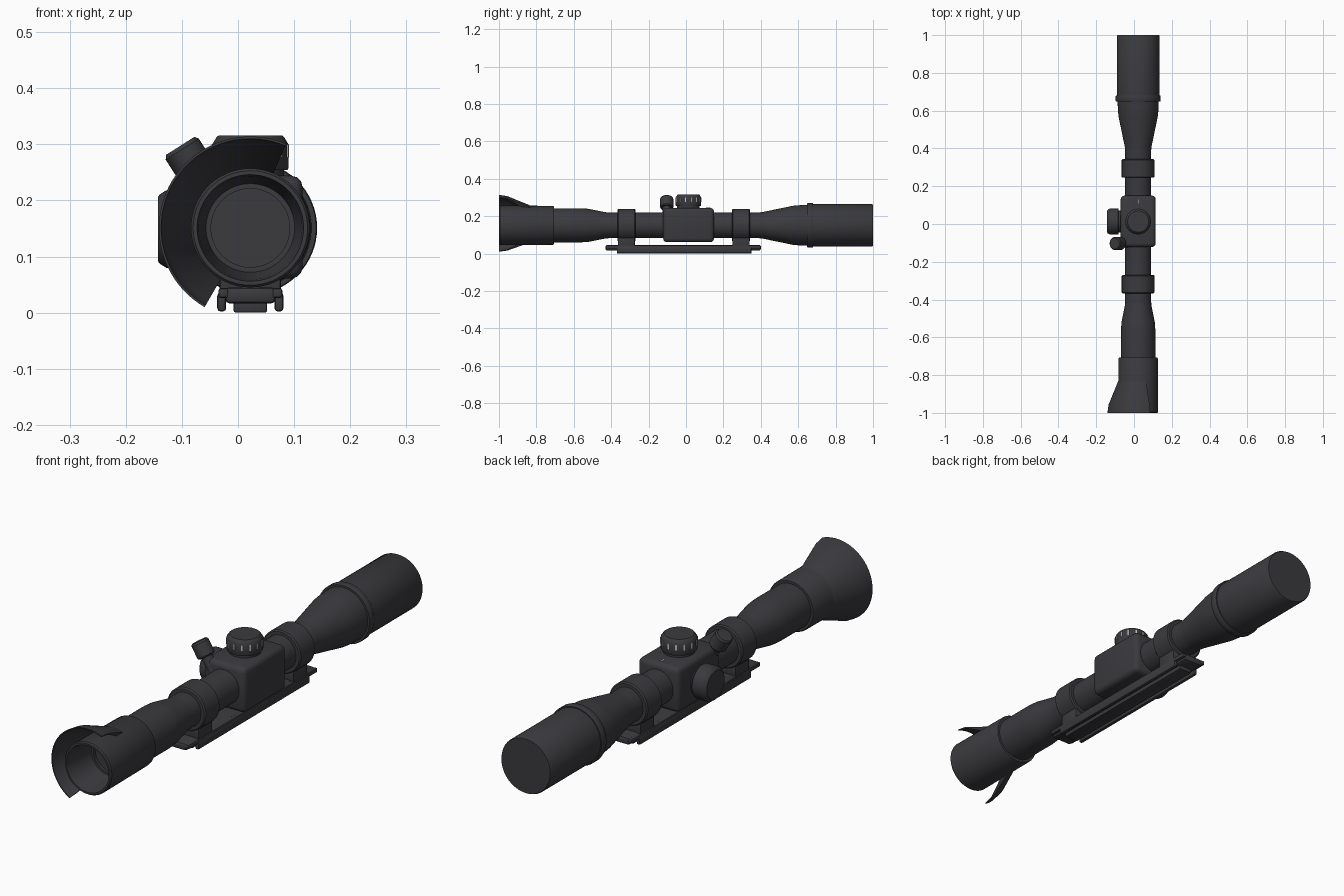
import bpy, bmesh, math
from mathutils import Vector, Matrix

if "Cube" in bpy.data.objects:
    bpy.data.objects.remove(bpy.data.objects["Cube"])

CX, CZ = 0.022, 0.151   # optical axis


def material(name, rgb):
    m = bpy.data.materials.new(name)
    m.diffuse_color = (*rgb, 1)
    m.use_nodes = True
    m.node_tree.nodes["Principled BSDF"].inputs["Base Color"].default_value = m.diffuse_color
    return m


BLACK = material("matte_black", (0.043, 0.042, 0.048))
WHITE = material("mark_grey", (0.55, 0.55, 0.53))


def finish(bm, name, mat=BLACK, bevel=0, segs=2):
    bmesh.ops.recalc_face_normals(bm, faces=bm.faces)
    me = bpy.data.meshes.new(name)
    bm.to_mesh(me)
    bm.free()
    me.materials.append(mat)
    ob = bpy.data.objects.new(name, me)
    bpy.context.collection.objects.link(ob)
    bpy.ops.object.select_all(action='DESELECT')
    ob.select_set(True)
    bpy.context.view_layer.objects.active = ob
    if bevel:
        b = ob.modifiers.new("bevel", 'BEVEL')
        b.width, b.segments, b.limit_method = bevel, segs, 'ANGLE'
        bpy.ops.object.modifier_apply(modifier="bevel")
    bpy.ops.object.shade_smooth_by_angle(angle=math.radians(32))
    return ob


def lathe(name, profile, origin, axis, n=56, a0=0, a1=360, closed=False, mat=BLACK):
    """Revolve (distance, radius) points about an axis; zero radius closes an end."""
    full = a1 - a0 >= 360
    q = Vector((0, 0, 1)).rotation_difference(Vector(axis).normalized())
    bm = bmesh.new()
    rings = []
    for d, r in profile:
        if r == 0:
            rings.append([bm.verts.new(Vector(origin) + q @ Vector((0, 0, d)))])
            continue
        ring = []
        for i in range(n if full else n + 1):
            a = math.radians(a0 + (a1 - a0) * i / n)
            ring.append(bm.verts.new(Vector(origin) + q @ Vector((r * math.cos(a), r * math.sin(a), d))))
        rings.append(ring)
    pairs = list(zip(rings, rings[1:]))
    if closed:
        pairs.append((rings[-1], rings[0]))
    for A, B in pairs:
        for i in range(n):
            j = (i + 1) % n if full else i + 1
            if len(A) == 1:
                bm.faces.new((A[0], B[i], B[j]))
            elif len(B) == 1:
                bm.faces.new((A[i], A[j], B[0]))
            else:
                bm.faces.new((A[i], A[j], B[j], B[i]))
    if closed and not full:
        bm.faces.new([r[0] for r in rings])
        bm.faces.new([r[-1] for r in rings])
    return finish(bm, name, mat)


def box(name, x, y, z, bevel=0, segs=2, mat=BLACK):
    bm = bmesh.new()
    bmesh.ops.create_cube(bm, size=1)
    for v in bm.verts:
        v.co = Vector([(lo + hi) / 2 + c * (hi - lo) for c, (lo, hi) in zip(v.co, (x, y, z))])
    return finish(bm, name, mat, bevel, segs)


AXIS = (CX, 0, CZ)

# main body: hollow eyepiece, tube and objective bell in one profile
lathe("scope_body", [
    (-0.85, 0), (-0.85, 0.077), (-0.86, 0.079), (-0.985, 0.092), (-1.0, 0.095),
    (-1.0, 0.102), (-0.995, 0.106), (-0.712, 0.104), (-0.706, 0.101), (-0.706, 0.091),
    (-0.56, 0.091), (-0.52, 0.088), (-0.43, 0.070), (-0.41, 0.069),
    (0.39, 0.069), (0.41, 0.071), (0.57, 0.104), (0.60, 0.107), (0.648, 0.109),
    (0.648, 0.117), (0.652, 0.119), (0.676, 0.119), (0.68, 0.117), (0.68, 0.113),
    (0.995, 0.113), (1.0, 0.110), (1.0, 0)], AXIS, (0, 1, 0), 64)

# thin rim inside the eyepiece
lathe("eyepiece_lens_ring", [(-0.862, 0.070), (-0.862, 0.079), (-0.848, 0.079), (-0.848, 0.070)],
      AXIS, (0, 1, 0), 64, closed=True)

# flared eye shield covering the upper left; polar section swept by angle
bm = bmesh.new()
section = [(-0.83, 0.105), (-0.955, 0.156), (-1.0, 0.163), (-1.0, 0.159), (-0.955, 0.150), (-0.87, 0.103)]
rings = []
for i in range(41):
    a = math.radians(67 + (240 - 67) * i / 40)
    rings.append([bm.verts.new((CX + r * math.cos(a), y, CZ + r * math.sin(a))) for y, r in section])
for A, B in zip(rings, rings[1:]):
    for k in range(len(section)):
        m = (k + 1) % len(section)
        bm.faces.new((A[k], A[m], B[m], B[k]))
bm.faces.new(rings[0])
bm.faces.new(rings[-1])
finish(bm, "eye_shield")

# mounting rings with feet
for label, y0, y1 in (("rear", -0.367, -0.27), ("front", 0.245, 0.343)):
    lathe(label + "_mount_ring", [(y0, 0.068), (y0, 0.082), (y0 + 0.005, 0.087),
                                  (y1 - 0.005, 0.087), (y1, 0.082), (y1, 0.068)],
          AXIS, (0, 1, 0), closed=True)
    box(label + "_mount_foot", (CX - 0.055, CX + 0.055), (y0 + 0.003, y1 - 0.003), (0.03, 0.10), 0.006)

# base rail and side clamp bars
box("base_rail", (CX - 0.045, CX + 0.045), (-0.43, 0.40), (0.016, 0.046), 0.009)
for label, s in (("left", -1), ("right", 1)):
    x = CX + s * 0.051
    box(label + "_clamp_bar", (x - 0.008, x + 0.008), (-0.37, 0.35), (0.002, 0.036), 0.006)
    box(label + "_upper_strip", (x - 0.012, x + 0.006) if s > 0 else (x - 0.006, x + 0.012),
        (-0.43, 0.40), (0.026, 0.044), 0.005)
box("rail_underside", (CX - 0.03, CX + 0.03), (-0.37, 0.35), (0.0, 0.03), 0.004)

# turret housing
box("turret_housing", (CX - 0.093, CX + 0.093), (-0.122, 0.15), (0.061, 0.244), 0.02, 3)

# top adjustment knob with marks
TY = 0.013
lathe("top_knob", [(0.235, 0), (0.235, 0.060), (0.254, 0.060), (0.254, 0.066), (0.258, 0.068),
                   (0.300, 0.068), (0.313, 0.060), (0.316, 0.056), (0.316, 0)], (CX, TY, 0), (0, 0, 1))
bm = bmesh.new()
for i in range(14):
    rot = Matrix.Translation((CX, TY, 0.288)) @ Matrix.Rotation(math.tau * (i + 0.5) / 14, 4, 'Z')
    bmesh.ops.create_cube(bm, size=1, matrix=rot @ Matrix.Translation((0.0675, 0, 0))
                          @ Matrix.Diagonal((0.005, 0.006, 0.023, 1)))
finish(bm, "top_knob_marks", WHITE)
box("index_mark", (CX - 0.002, CX + 0.002), (0.108, 0.13), (0.24, 0.2455), mat=WHITE)

# left side knob
lathe("side_knob", [(0.08, 0), (0.08, 0.058), (0.103, 0.058), (0.103, 0.066), (0.107, 0.069),
                    (0.150, 0.069), (0.161, 0.062), (0.165, 0.057), (0.165, 0)],
      (CX, TY, CZ - 0.002), (-1, 0, 0))

# small angled knob on a stem
lathe("angled_knob", [(-0.06, 0), (-0.06, 0.022), (0.006, 0.022), (0.006, 0.031), (0.011, 0.035),
                      (0.062, 0.035), (0.069, 0.030), (0.069, 0)],
      (-0.066, -0.103, 0.239), (-0.537, 0, 0.844), 40)
